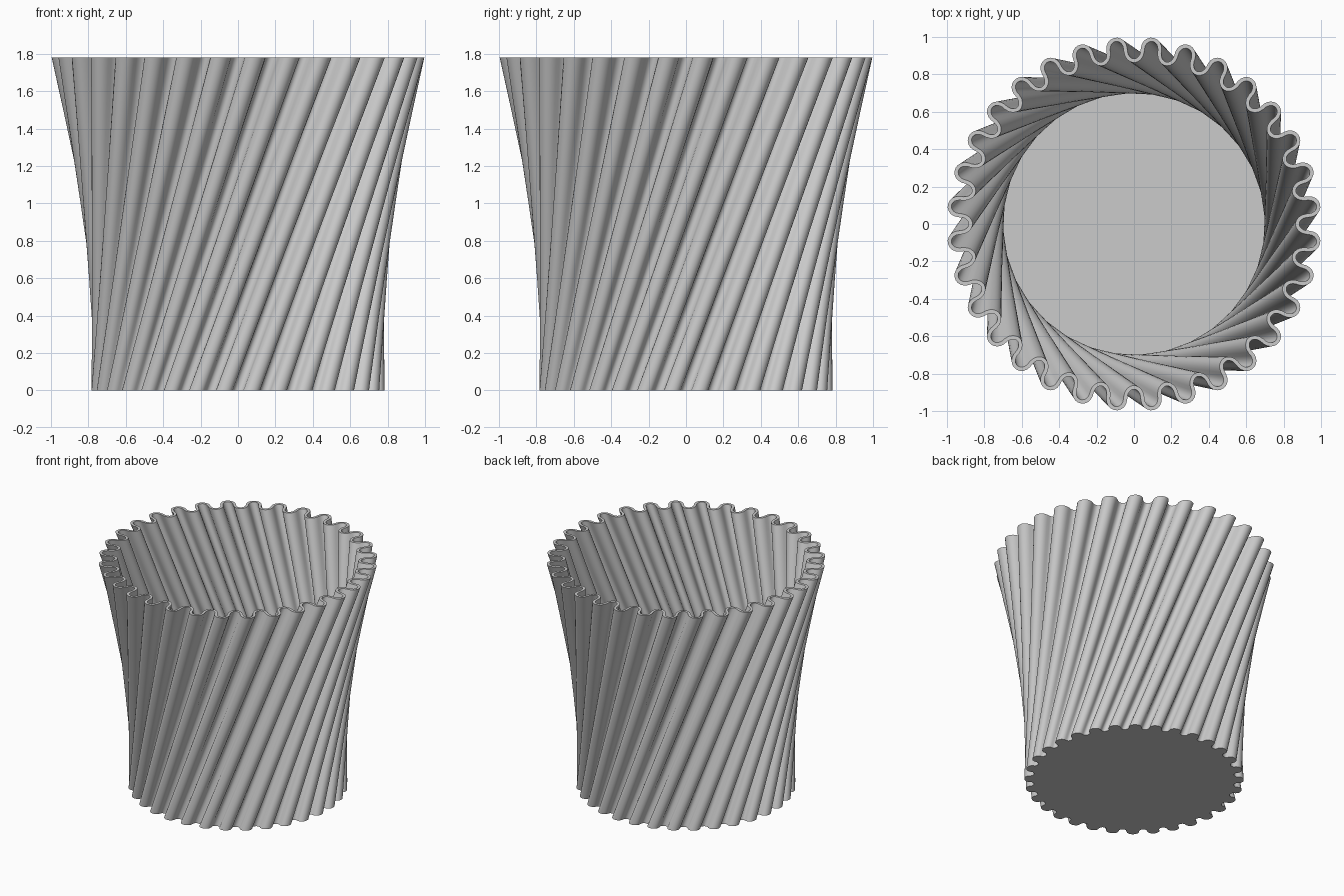
import bpy, bmesh, math
from mathutils import Vector

if "Cube" in bpy.data.objects:
    bpy.data.objects.remove(bpy.data.objects["Cube"])

LOBES, ARC, ROWS = 32, 10, 32
HEIGHT, FLOOR, TWIST = 1.78, 0.03, math.radians(45)


def fluted_ring(z, mid, amp, wall, side, turn):
    """Closed outline of alternating round lobes; side = +1 outer skin, -1 inner skin."""
    pitch = 2 * math.pi / LOBES
    a = pitch * mid / 4
    pts = []
    for k in range(LOBES):
        base = (k + 0.5) * pitch + turn
        for direction in (1, -1):
            # crest arc bulges outward, trough arc bulges inward
            rad = a + direction * side * wall / 2
            rise = amp + direction * side * wall / 2
            for i in range(ARC):
                t = math.pi * (i + 0.5) / ARC
                u = -rad * math.cos(t) + (0 if direction == 1 else 2 * a)
                v = direction * rise * math.sin(t) ** 0.9
                ang, r = base + u / mid, mid + v
                pts.append(Vector((r * math.cos(ang), r * math.sin(ang), z)))
    return pts


def straight_loft(bm, side, z_start):
    """Skin ruled by straight lines between the bottom ring and the turned top ring."""
    low = fluted_ring(0, 0.7455, 0.0335, 0.016, side, 0)
    high = fluted_ring(HEIGHT, 0.932, 0.059, 0.02, side, TWIST)
    rows = []
    for j in range(ROWS + 1):
        t = (z_start + (HEIGHT - z_start) * j / ROWS) / HEIGHT
        rows.append([bm.verts.new(p.lerp(q, t)) for p, q in zip(low, high)])
    for r0, r1 in zip(rows, rows[1:]):
        bridge(bm, r0, r1, side < 0)
    return rows


def bridge(bm, r0, r1, flip=False):
    n = len(r0)
    for i in range(n):
        k = (i + 1) % n
        f = [r0[i], r0[k], r1[k], r1[i]]
        bm.faces.new(f[::-1] if flip else f)


bm = bmesh.new()
outer = straight_loft(bm, 1, 0)
inner = straight_loft(bm, -1, FLOOR)
bridge(bm, outer[-1], inner[-1])      # rim
bm.faces.new(outer[0][::-1])          # underside
bm.faces.new(inner[0])                # inside floor

mesh = bpy.data.meshes.new("fluted_pot")
bm.to_mesh(mesh)
bm.free()
pot = bpy.data.objects.new("fluted_pot", mesh)
bpy.context.collection.objects.link(pot)

grey = bpy.data.materials.new("plain grey")
grey.diffuse_color = (0.6, 0.6, 0.6, 1)
grey.use_nodes = True
grey.node_tree.nodes["Principled BSDF"].inputs["Base Color"].default_value = grey.diffuse_color
mesh.materials.append(grey)

# smooth flutes, crisp rim and base
bpy.context.view_layer.objects.active = pot
pot.select_set(True)
bpy.ops.object.shade_smooth_by_angle(angle=math.radians(40))
